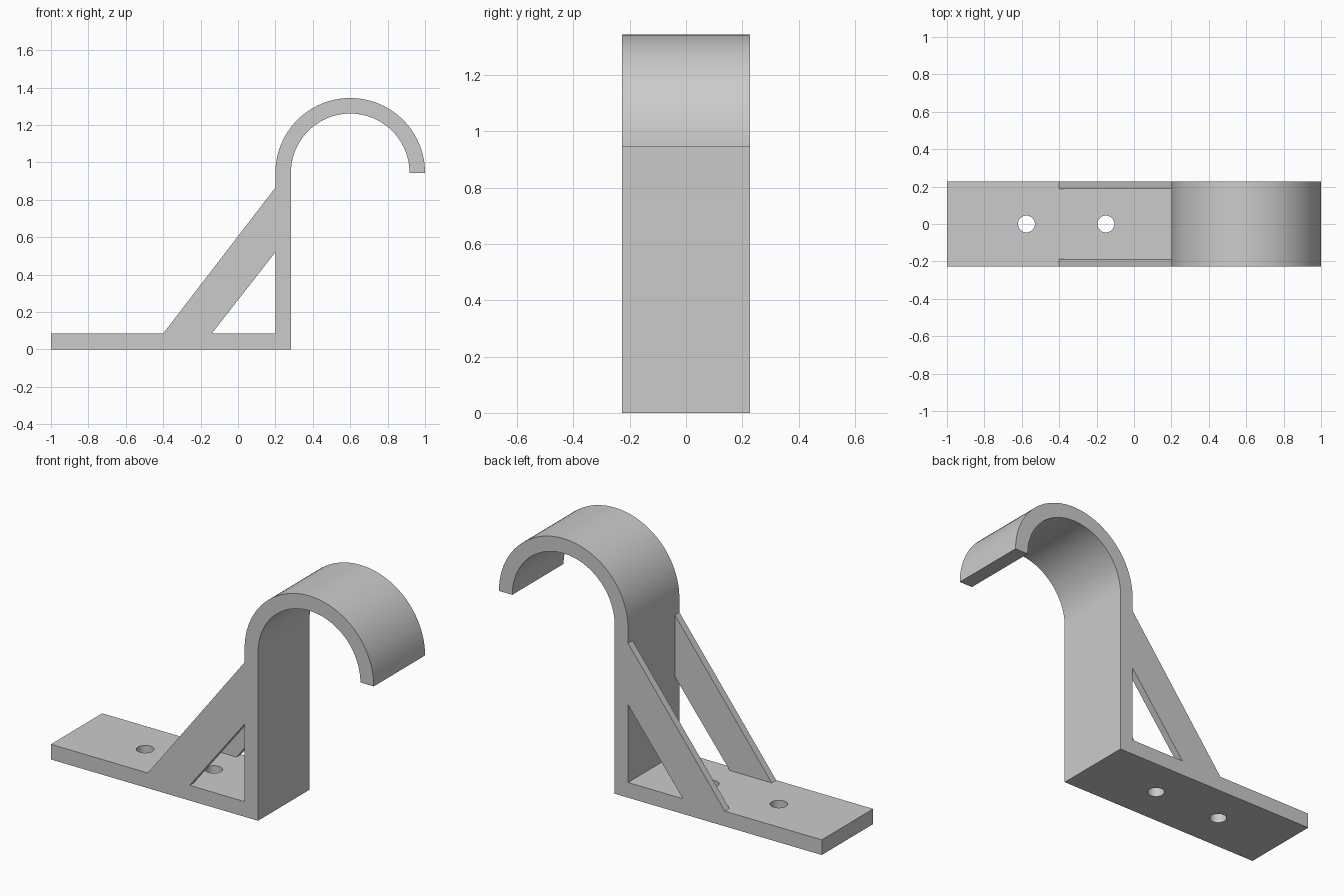
import bpy, bmesh, math

if "Cube" in bpy.data.objects:
    bpy.data.objects.remove(bpy.data.objects["Cube"])

HALF = 0.227      # half width of the bracket
T = 0.085         # plate thickness
BRACE_T = 0.04    # side brace thickness
ARC_X, ARC_Z, R_OUT, R_IN = 0.6, 0.944, 0.4, 0.317

grey = bpy.data.materials.new("light grey")
grey.diffuse_color = (0.6, 0.6, 0.6, 1)
grey.use_nodes = True
grey.node_tree.nodes["Principled BSDF"].inputs["Base Color"].default_value = grey.diffuse_color


def extrude_profile(name, pts, y0, y1):
    """Solid made by extruding an x-z outline from y0 to y1."""
    bm = bmesh.new()
    face = bm.faces.new([bm.verts.new((x, y0, z)) for x, z in pts])
    res = bmesh.ops.extrude_face_region(bm, geom=[face])
    moved = [v for v in res["geom"] if isinstance(v, bmesh.types.BMVert)]
    bmesh.ops.translate(bm, verts=moved, vec=(0, y1 - y0, 0))
    bmesh.ops.recalc_face_normals(bm, faces=bm.faces)
    mesh = bpy.data.meshes.new(name)
    bm.to_mesh(mesh)
    bm.free()
    mesh.materials.append(grey)
    obj = bpy.data.objects.new(name, mesh)
    bpy.context.collection.objects.link(obj)
    return obj


def activate(obj):
    bpy.ops.object.select_all(action="DESELECT")
    obj.select_set(True)
    bpy.context.view_layer.objects.active = obj


def arc(r, a0, a1, n=48):
    steps = [math.radians(a0 + (a1 - a0) * i / n) for i in range(n + 1)]
    return [(ARC_X + r * math.cos(a), ARC_Z + r * math.sin(a)) for a in steps]


# Base plate, upright and curved hook as one continuous strip
post_l, post_r = ARC_X - R_OUT, ARC_X - R_IN
outline = [(-1, 0), (post_r, 0)] + arc(R_IN, 180, 0) + arc(R_OUT, 0, 180)
outline += [(post_l, T), (-1, T)]
body = extrude_profile("hook_bracket", outline, -HALF, HALF)

# Screw holes through the base
for x in (-0.575, -0.15):
    bpy.ops.mesh.primitive_cylinder_add(vertices=48, radius=0.045, depth=0.4,
                                        location=(x, 0, T / 2))
    cutter = bpy.context.object
    cutter.name = "hole_cutter"
    cutter.hide_render = True
    cutter.data.materials.append(grey)
    mod = body.modifiers.new("screw_hole", "BOOLEAN")
    mod.operation = "DIFFERENCE"
    mod.solver = "EXACT"
    mod.object = cutter
    activate(body)
    bpy.ops.object.modifier_apply(modifier=mod.name)
    bpy.data.objects.remove(cutter)

activate(body)
bpy.ops.object.shade_smooth_by_angle(angle=math.radians(30))

# Diagonal braces, flush with both sides
brace = [(-0.4, T), (-0.14, T), (post_l, 0.52), (post_l, 0.865)]
extrude_profile("front_brace", brace, -HALF, -HALF + BRACE_T)
extrude_profile("back_brace", brace, HALF - BRACE_T, HALF)
